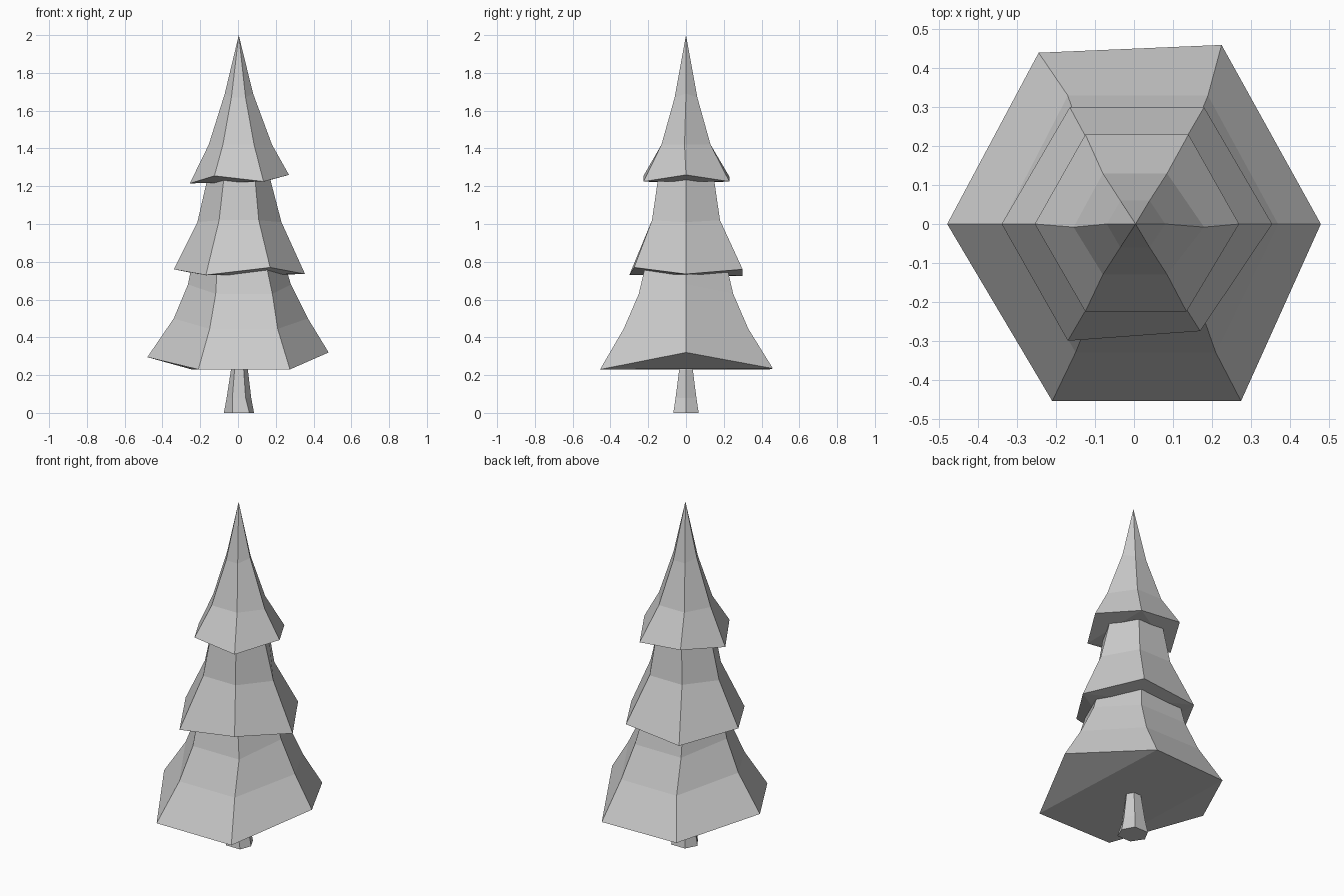
import bpy, bmesh


def ring(left, right, fl, fr, hy, z_side, z_front, skew=0.0, y_side=0.0):
    """Six-sided ring, order: right, back right, back left, left, front left, front right."""
    return [(right, y_side, z_side), (fr - skew, hy, z_front), (fl - skew, hy, z_front),
            (left, y_side, z_side), (fl, -hy, z_front), (fr, -hy, z_front)]


def loft(name, rings, cap, apex=None):
    """Skin the rings upwards, close the bottom with the given faces and the top."""
    bm = bmesh.new()
    rows = [[bm.verts.new(p) for p in r] for r in rings]
    for a, b in zip(rows, rows[1:]):
        for i in range(6):
            j = (i + 1) % 6
            bm.faces.new((a[i], a[j], b[j], b[i]))
    for face in cap:
        bm.faces.new([rows[0][i] for i in reversed(face)])
    top = rows[-1]
    if apex:
        tip = bm.verts.new(apex)
        for i in range(6):
            bm.faces.new((top[i], top[(i + 1) % 6], tip))
    else:
        bm.faces.new(top)
    bmesh.ops.recalc_face_normals(bm, faces=bm.faces)
    mesh = bpy.data.meshes.new(name)
    bm.to_mesh(mesh)
    bm.free()
    bpy.context.collection.objects.link(bpy.data.objects.new(name, mesh))


# Trunk, flared at the ground
loft("trunk", [
    ring(-0.075, 0.085, -0.03, 0.06, 0.067, 0.0, 0.0, 0.01),
    ring(-0.06, 0.07, -0.03, 0.04, 0.055, 0.08, 0.08),
    ring(-0.037, 0.052, -0.018, 0.03, 0.036, 0.23, 0.23),
    ring(-0.035, 0.05, -0.018, 0.03, 0.034, 0.3, 0.3),
], [(0, 1, 2, 3, 4, 5)])

# Lower foliage skirt
loft("lower_branches", [
    [(0.48, 0, 0.32), (0.225, 0.46, 0.235), (-0.245, 0.44, 0.23),
     (-0.48, 0, 0.295), (-0.21, -0.455, 0.23), (0.275, -0.455, 0.23)],
    ring(-0.34, 0.37, -0.15, 0.21, 0.33, 0.5, 0.445, 0.02),
    ring(-0.265, 0.28, -0.118, 0.182, 0.25, 0.68, 0.63, 0.025),
    ring(-0.245, 0.25, -0.11, 0.15, 0.215, 0.78, 0.78, 0.02),
], [(5, 0, 1), (2, 3, 4), (5, 1, 2, 4)])

# Middle foliage skirt
loft("middle_branches", [
    [(0.355, 0, 0.735), (0.18, 0.30, 0.76), (-0.165, 0.30, 0.725),
     (-0.34, 0, 0.76), (-0.17, -0.30, 0.73), (0.17, -0.275, 0.77)],
    ring(-0.215, 0.23, -0.10, 0.11, 0.18, 1.01, 1.02),
    ring(-0.162, 0.17, -0.075, 0.09, 0.148, 1.24, 1.24),
], [(0, 2, 4), (0, 1, 2), (2, 3, 4), (4, 5, 0)])

# Top foliage cone
loft("top_branches", [
    [(0.27, 0, 1.26), (0.14, 0.23, 1.225), (-0.125, 0.23, 1.25),
     (-0.255, 0, 1.215), (-0.125, -0.225, 1.255), (0.135, -0.225, 1.225)],
    ring(-0.155, 0.18, -0.08, 0.085, 0.13, 1.42, 1.42, 0, -0.008),
    ring(-0.07, 0.08, -0.035, 0.04, 0.06, 1.69, 1.67),
], [(1, 3, 5), (1, 2, 3), (3, 4, 5), (5, 0, 1)], apex=(0.004, 0, 2.0))
